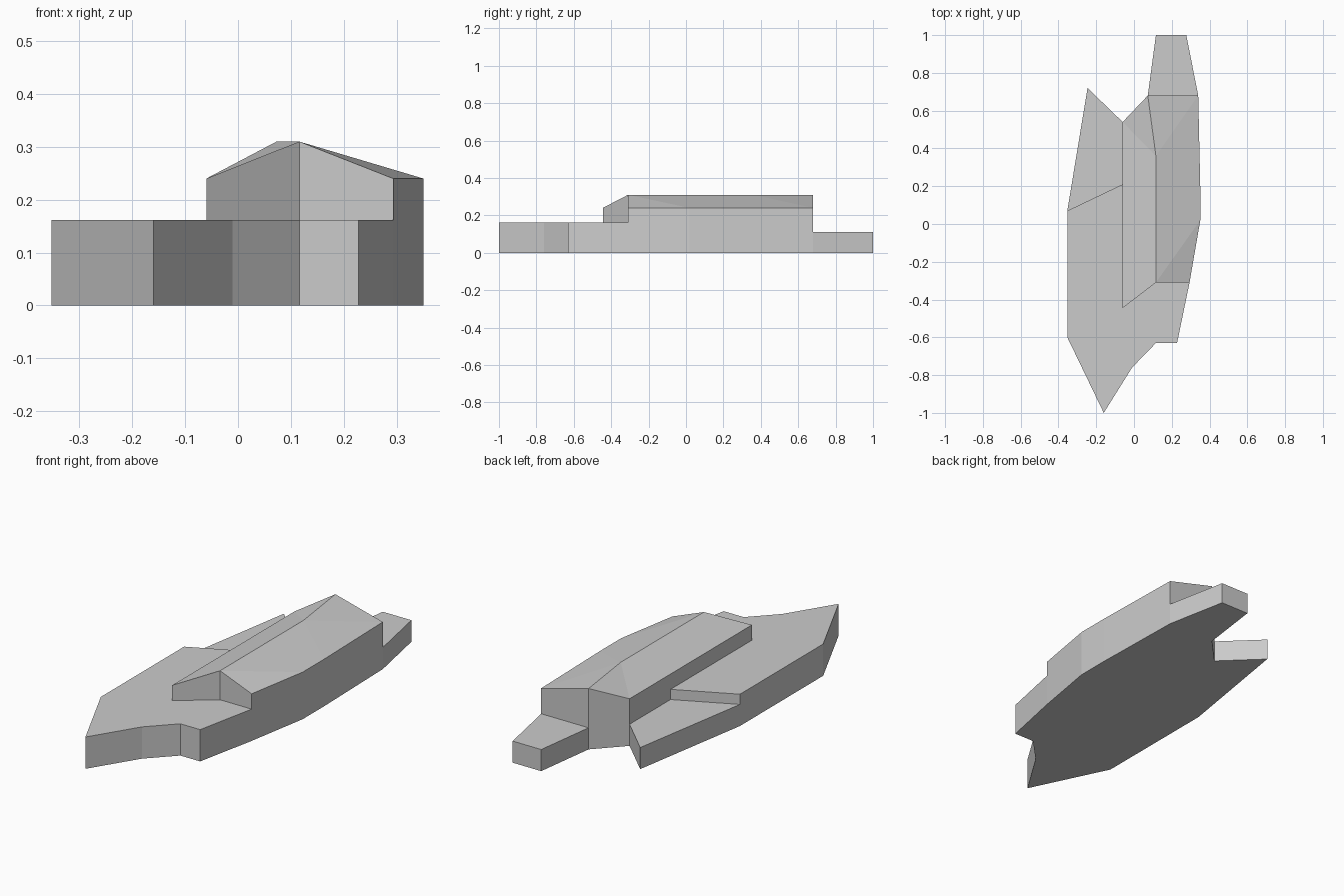
import bpy, bmesh

if "Cube" in bpy.data.objects:
    bpy.data.objects.remove(bpy.data.objects["Cube"])


def block(name, outline, roof=None, extra=()):
    """Counter-clockwise plan outline of (x, y, top, wall_foot).
    wall_foot is where the wall on the edge to the next point starts;
    None leaves that edge open where it meets a neighbouring part."""
    bm = bmesh.new()
    n = len(outline)
    top = [bm.verts.new((x, y, z)) for x, y, z, _ in outline]
    top += [bm.verts.new(p) for p in extra]
    for f in roof or [range(n)]:
        bm.faces.new([top[i] for i in f])
    bm.faces.new([bm.verts.new((x, y, 0)) for x, y, _, _ in reversed(outline)])
    for i in range(n):
        foot = outline[i][3]
        if foot is not None:
            j = (i + 1) % n
            a, b = (bm.verts.new((outline[k][0], outline[k][1], foot)) for k in (i, j))
            bm.faces.new((a, b, top[j], top[i]))
    bmesh.ops.remove_doubles(bm, verts=bm.verts, dist=0.0005)
    mesh = bpy.data.meshes.new(name)
    bm.to_mesh(mesh)
    bm.free()
    bpy.context.collection.objects.link(bpy.data.objects.new(name, mesh))


DECK, TAIL, EAVE, RIDGE = 0.162, 0.11, 0.24, 0.31
L, R, INNER, MID = -0.353, 0.351, -0.06, 0.116

# Pointed front deck
block("front_deck", [
    (L, 0.07, DECK, 0), (L, -0.6, DECK, 0), (-0.16, -1, DECK, 0),
    (-0.01, -0.76, DECK, 0), (MID, -0.63, DECK, 0), (0.228, -0.63, DECK, 0),
    (0.294, -0.31, DECK, None), (MID, -0.31, DECK, None),
    (INNER, -0.445, DECK, None), (INNER, 0.21, DECK, TAIL)])

# Lower pointed tail on the left
block("left_tail", [
    (L, 0.07, TAIL, None), (INNER, 0.21, TAIL, None),
    (INNER, 0.54, TAIL, 0), (-0.246, 0.72, TAIL, 0)])

# Lower square-ended tail on the right
block("right_tail", [
    (0.073, 0.68, TAIL, None), (0.34, 0.68, TAIL, 0),
    (0.277, 1, TAIL, 0), (MID, 1, TAIL, 0)])

# Tall body with a ridged roof; the two extra points lie on the ridge
block("ridged_body", [
    (MID, -0.31, RIDGE, DECK), (0.294, -0.31, EAVE, 0), (R, 0.02, EAVE, 0),
    (R, 0.19, EAVE, 0), (0.34, 0.68, EAVE, TAIL), (0.073, 0.68, RIDGE, 0),
    (INNER, 0.54, EAVE, TAIL), (INNER, 0.21, EAVE, DECK),
    (INNER, -0.445, EAVE, DECK)],
    roof=[(0, 1, 2), (0, 2, 3, 9), (9, 3, 10), (3, 4, 10), (4, 5, 10),
          (5, 6, 10), (0, 9, 10, 6, 7, 8)],
    extra=[(MID, 0.19, RIDGE), (MID, 0.36, RIDGE)])
